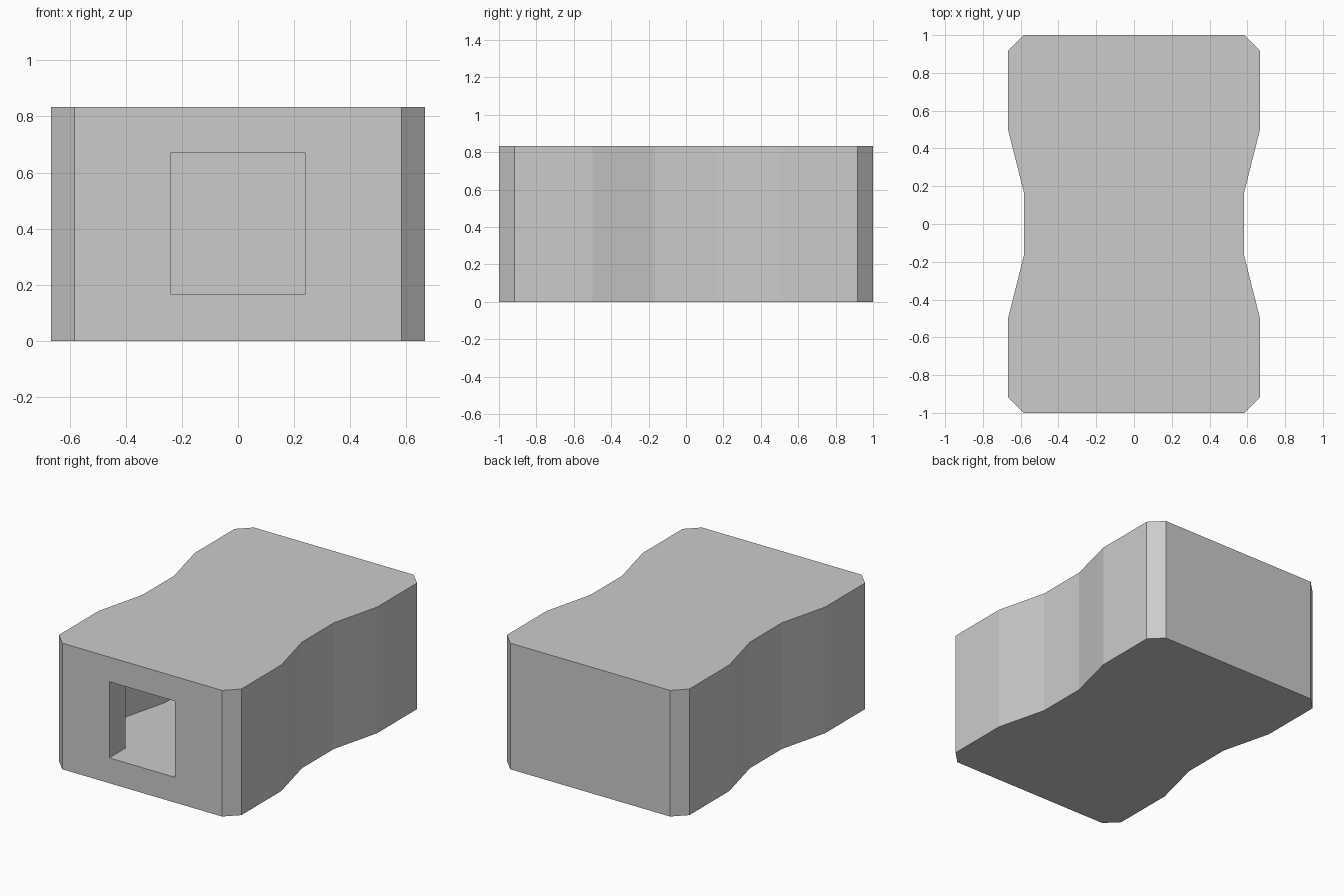
import bpy, bmesh

if "Cube" in bpy.data.objects:
    bpy.data.objects.remove(bpy.data.objects["Cube"])


def prism(name, outline, z0, z1):
    """Extrude a closed xy outline from z0 to z1."""
    bm = bmesh.new()
    face = bm.faces.new([bm.verts.new((x, y, z0)) for x, y in outline])
    ext = bmesh.ops.extrude_face_region(bm, geom=[face])
    bmesh.ops.translate(bm, vec=(0, 0, z1 - z0),
                        verts=[v for v in ext["geom"] if isinstance(v, bmesh.types.BMVert)])
    bmesh.ops.recalc_face_normals(bm, faces=bm.faces)
    mesh = bpy.data.meshes.new(name)
    bm.to_mesh(mesh)
    bm.free()
    obj = bpy.data.objects.new(name, mesh)
    bpy.context.collection.objects.link(obj)
    return obj


def mirrored(right_side):
    """Close a right-hand profile (front to back) with its mirror image."""
    return right_side + [(-x, y) for x, y in reversed(right_side)]


def waisted(inset):
    """Right half of the chamfered, waisted outline, moved inwards by inset."""
    quarter = [(0.583 - inset, 1 - inset), (0.667 - inset, 0.917 - inset),
               (0.667 - inset, 0.5), (0.583 - inset, 0.167)]
    return [(x, -y) for x, y in quarter] + quarter[::-1]


WALL = 0.167

# Outer body
body = prism("hollow_body", mirrored(waisted(0)), 0, 0.833)

# Inner chamber with the square front opening as a neck
neck = [(0.24, -1.2), (0.24, -1 + WALL)]
cavity = prism("cavity_cutter", mirrored(neck + waisted(WALL)), WALL, 0.67)

cut = body.modifiers.new("hollow", "BOOLEAN")
cut.operation = "DIFFERENCE"
cut.solver = "EXACT"
cut.object = cavity
bpy.context.view_layer.objects.active = body
bpy.ops.object.modifier_apply(modifier=cut.name)
bpy.data.objects.remove(cavity)
